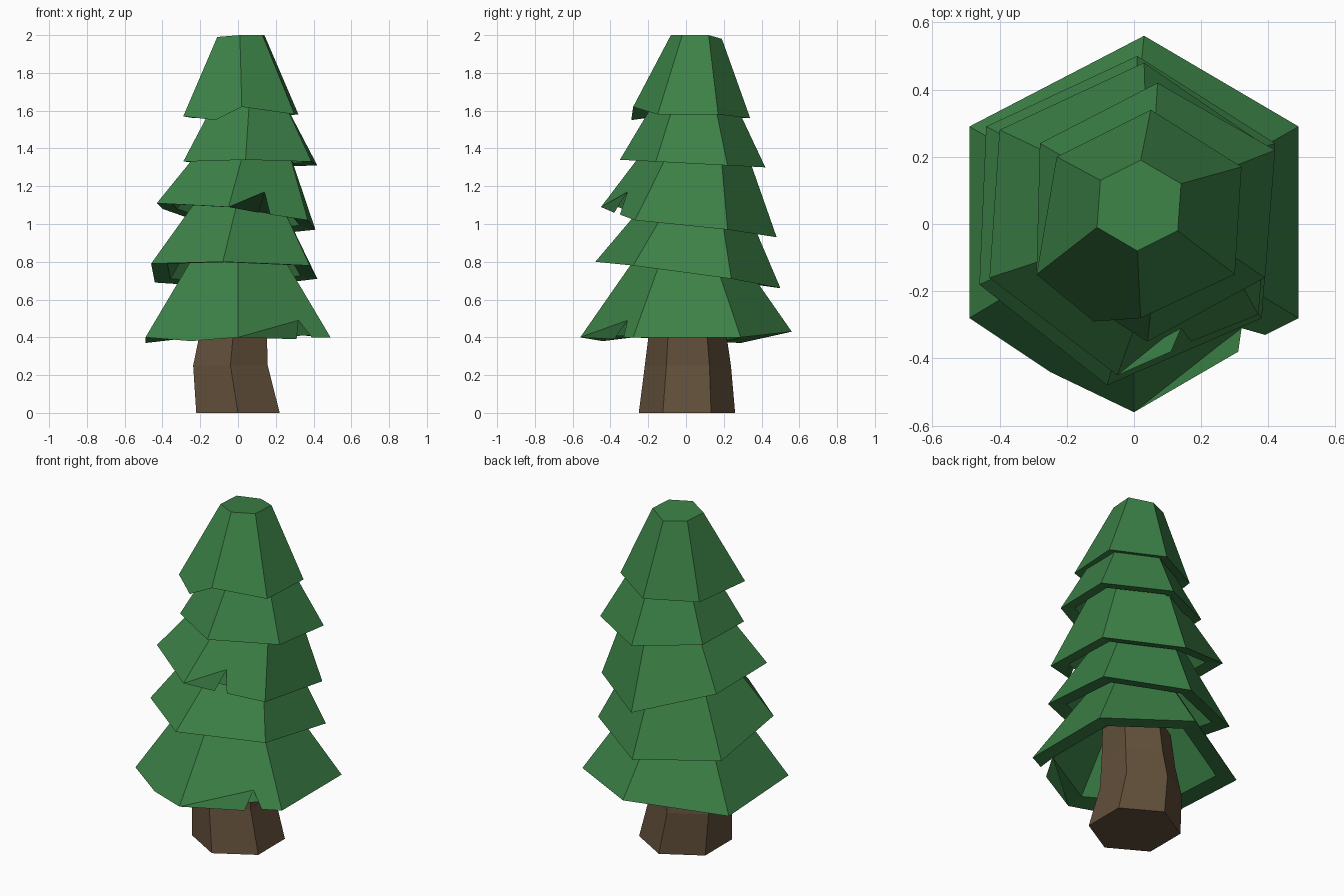
import bpy, bmesh
from math import cos, sin, radians
from mathutils import Vector

if "Cube" in bpy.data.objects:
    bpy.data.objects.remove(bpy.data.objects["Cube"])


def material(name, color):
    m = bpy.data.materials.new(name)
    m.diffuse_color = color
    m.use_nodes = True
    m.node_tree.nodes["Principled BSDF"].inputs["Base Color"].default_value = m.diffuse_color
    return m


GREEN = material("needles", (0.045, 0.22, 0.062, 1))
BROWN = material("bark", (0.12, 0.078, 0.042, 1))


def hexagon(cx, cy, z, r):
    # starts at the back point and runs counter-clockwise
    return [Vector((cx + r * cos(radians(90 + 60 * k)),
                    cy + r * sin(radians(90 + 60 * k)), z)) for k in range(6)]


def finish(bm, name, mat):
    bmesh.ops.recalc_face_normals(bm, faces=bm.faces)
    me = bpy.data.meshes.new(name)
    bm.to_mesh(me)
    bm.free()
    ob = bpy.data.objects.new(name, me)
    me.materials.append(mat)
    bpy.context.collection.objects.link(ob)


def tier(name, rim, top, extras={}):
    """Hollow six-sided skirt; extras adds torn points along one rim side."""
    bm = bmesh.new()
    add = lambda pts: [bm.verts.new(p) for p in pts]
    rim = [Vector(p) for p in rim]
    mid = sum(rim, Vector()) / 6
    tmid = sum(top, Vector()) / 6
    outer, crown = add(rim), add(top)
    lip = add([mid + (p - mid) * 0.8 + Vector((0, 0, 0.01)) for p in rim])
    roof = add([tmid + (p - tmid) * 0.72 - Vector((0, 0, 0.06)) for p in top])
    for i in range(6):
        j = (i + 1) % 6
        chain = [outer[i]] + add(extras.get(i, [])) + [outer[j]]
        bm.faces.new(chain + [crown[j], crown[i]])
        bm.faces.new(chain[::-1] + [lip[i], lip[j]])
        bm.faces.new([lip[j], lip[i], roof[i], roof[j]])
    bm.faces.new(crown)
    bm.faces.new(roof[::-1])
    finish(bm, name, mat=GREEN)


# Branch tiers, rim order: back, back left, front left, front, front right, back right
tier("branches_1",
     [(.03, .56, .43), (-.49, .29, .37), (-.49, -.28, .40),
      (0, -.56, .40), (.49, -.28, .40), (.49, .29, .40)],
     hexagon(0, 0.01, .86, .25),
     {2: [(-.25, -.44, .38)],
      3: [(.31, -.38, .39), (.32, -.31, .49), (.39, -.33, .40)]})
tier("branches_2",
     [(.01, .50, .66), (-.44, .29, .69), (-.46, -.18, .79),
      (-.08, -.48, .80), (.38, -.28, .78), (.42, .24, .71)],
     hexagon(0, .05, 1.13, .25))
tier("branches_3",
     [(.03, .48, .93), (-.40, .28, 1.08), (-.43, -.16, 1.11),
      (-.05, -.45, 1.09), (.37, -.27, 1.02), (.41, .22, .97)],
     hexagon(.035, .05, 1.40, .265),
     {3: [(.11, -.38, 1.06), (.14, -.31, 1.17), (.17, -.35, 1.05)]})
tier("branches_4",
     [(.07, .42, 1.30), (-.28, .24, 1.33), (-.29, -.14, 1.33),
      (.04, -.35, 1.34), (.39, -.16, 1.33), (.42, .22, 1.31)],
     hexagon(.06, .045, 1.65, .21))
tier("branches_5",
     [(.05, .34, 1.56), (-.23, .20, 1.56), (-.29, -.15, 1.57),
      (.02, -.28, 1.62), (.30, -.15, 1.58), (.32, .17, 1.58)],
     [Vector(p) for p in [(.02, .19, 1.98), (-.10, .13, 1.99), (-.11, -.01, 1.99),
                          (.01, -.08, 2.0), (.13, -.02, 2.0), (.14, .12, 2.0)]],
     {2: [(-.12, -.29, 1.55)]})

# Trunk with a slight bend
bm = bmesh.new()
rings = [[bm.verts.new(p) for p in hexagon(*a)] for a in
         [(0, .005, 0, .255), (-.04, .01, .25, .228), (-.025, .008, .42, .205),
          (-.01, .01, .62, .19)]]
for a, b in zip(rings, rings[1:]):
    for i in range(6):
        j = (i + 1) % 6
        bm.faces.new([a[i], a[j], b[j], b[i]])
bm.faces.new(rings[0][::-1])
bm.faces.new(rings[-1])
finish(bm, "trunk", BROWN)
